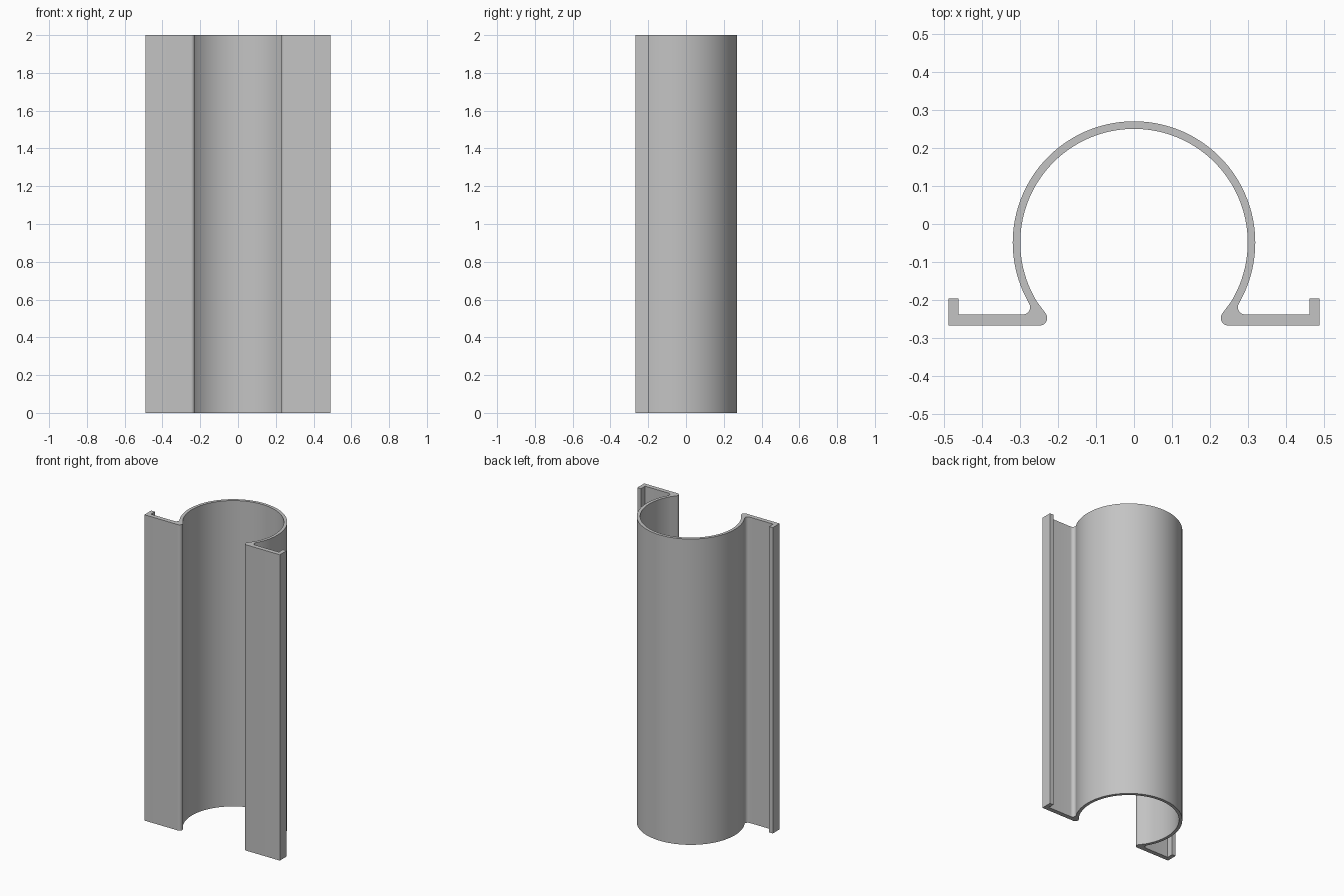
import bpy
import bmesh
from math import cos, sin, radians

if "Cube" in bpy.data.objects:
    bpy.data.objects.remove(bpy.data.objects["Cube"], do_unlink=True)

HEIGHT = 2.0
CENTRE_Y = -0.049
OUTER, INNER = 0.32, 0.30


def arc(cx, cy, r, start, end, steps):
    """Points on an arc, angles in degrees."""
    angles = [radians(start + (end - start) * i / steps) for i in range(steps + 1)]
    return [(cx + r * cos(a), cy + r * sin(a)) for a in angles]


# Half of the cross-section, from the outer crown round to the inner crown
half = arc(0, CENTRE_Y, OUTER, 90, -30, 40)                # outer tube wall
half += arc(0.294, -0.219, 0.02, 150, 270, 8)[1:]          # fillet into the flange
half += [(0.463, -0.239), (0.463, -0.197),                 # flange and upturned lip
         (0.49, -0.197), (0.49, -0.268)]
half += arc(0.249, -0.248, 0.02, 270, 143, 10)             # rounded inner nose
half += arc(0, CENTRE_Y, INNER, -31, 90, 40)               # inner tube wall

# Mirror the half to close the outline
outline = half + [(-x, y) for x, y in reversed(half[1:-1])]

# Extrude the outline to full height
bm = bmesh.new()
base = bm.faces.new([bm.verts.new((x, y, 0)) for x, y in outline])
top = bmesh.ops.extrude_face_region(bm, geom=[base], use_keep_orig=True)["geom"]
bmesh.ops.translate(bm, vec=(0, 0, HEIGHT),
                    verts=[g for g in top if isinstance(g, bmesh.types.BMVert)])
bmesh.ops.recalc_face_normals(bm, faces=bm.faces)
mesh = bpy.data.meshes.new("flanged_channel")
bm.to_mesh(mesh)
bm.free()

channel = bpy.data.objects.new("flanged_channel", mesh)
bpy.context.collection.objects.link(channel)

# Plain grey material
grey = bpy.data.materials.new("light_grey")
grey.use_nodes = True
colour = (0.55, 0.55, 0.55, 1)
grey.diffuse_color = colour
grey.node_tree.nodes["Principled BSDF"].inputs["Base Color"].default_value = colour
mesh.materials.append(grey)

# Smooth curved walls, crisp edges
bpy.ops.object.select_all(action="DESELECT")
channel.select_set(True)
bpy.context.view_layer.objects.active = channel
bpy.ops.object.shade_smooth_by_angle(angle=radians(30))
